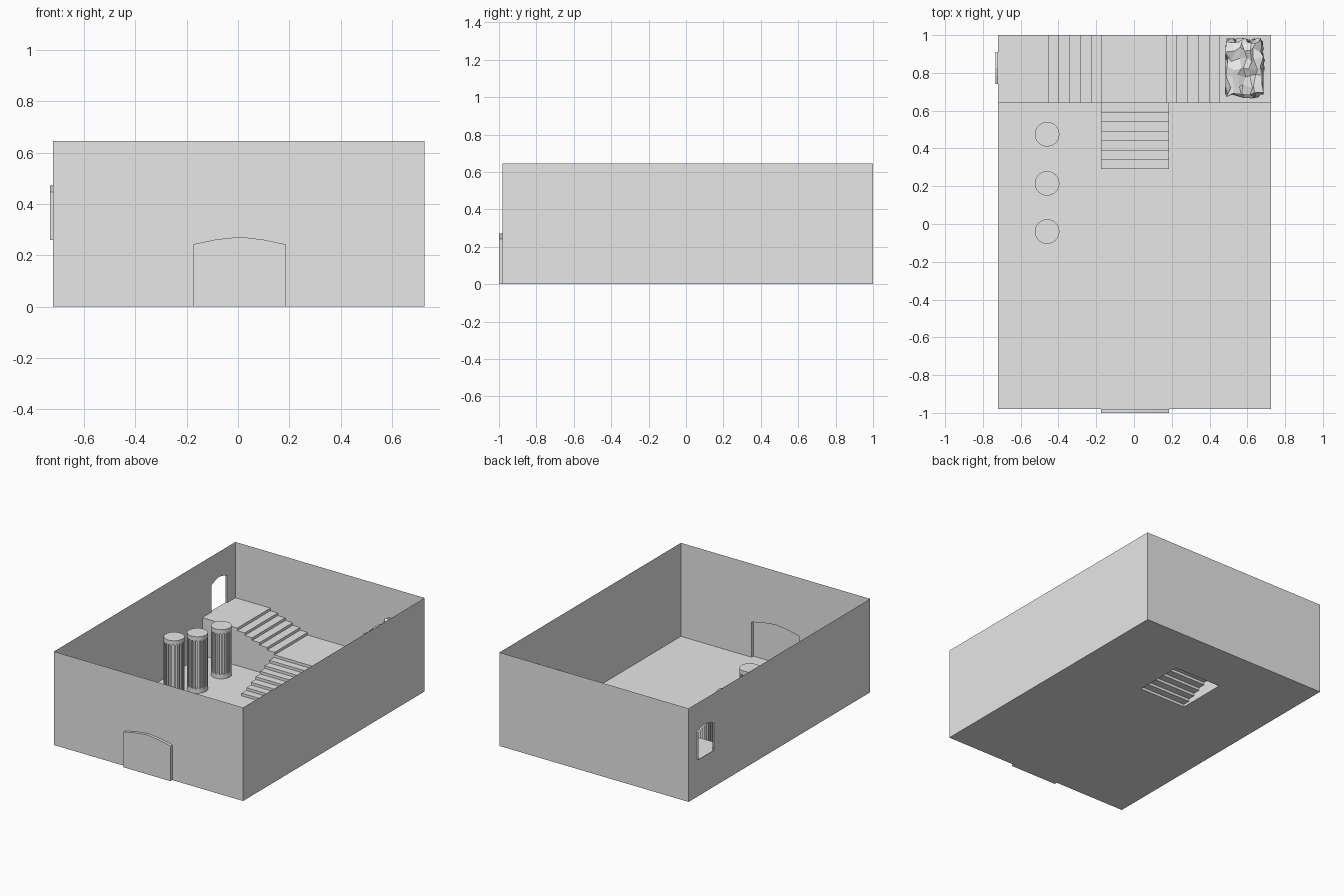
import bpy, bmesh, math, random
from mathutils import Vector

if "Cube" in bpy.data.objects:
    bpy.data.objects.remove(bpy.data.objects["Cube"])

random.seed(4)
stone = bpy.data.materials.new("light_grey_stone")
stone.diffuse_color = (0.8, 0.8, 0.8, 1)
stone.use_nodes = True
stone.node_tree.nodes["Principled BSDF"].inputs["Base Color"].default_value = stone.diffuse_color

X0, X1, Y0, Y1, H = -0.72, 0.725, -0.98, 1.0, 0.645
SX0, SX1, SY0, PY = -0.175, 0.185, 0.29, 0.64   # front stair and platform edge
LOW, HIGH = 0.15, 0.26                          # landing and side platform heights


def finish(name, bm):
    me = bpy.data.meshes.new(name)
    bm.to_mesh(me)
    bm.free()
    me.materials.append(stone)
    ob = bpy.data.objects.new(name, me)
    bpy.context.collection.objects.link(ob)
    return ob


def build(name, polys):
    bm = bmesh.new()
    for p in polys:
        bm.faces.new([bm.verts.new(v) for v in p])
    bmesh.ops.remove_doubles(bm, verts=bm.verts, dist=1e-5)
    bmesh.ops.recalc_face_normals(bm, faces=bm.faces)
    return finish(name, bm)


def strip(points, offset):
    """Quads swept from a polyline along an offset vector."""
    pts, off = [Vector(p) for p in points], Vector(offset)
    return [[a, b, b + off, a + off] for a, b in zip(pts, pts[1:])]


def arch(a, b, base, side, peak):
    """Doorway outline from bottom a, over the arch, to bottom b."""
    q = side + (peak - side) * 0.65
    m = (a + b) / 2
    return [(a, base), (a, side), ((a + m) / 2, q), (m, peak),
            ((b + m) / 2, q), (b, side), (b, base)]


def rect(xa, xb, ya, yb, z=0):
    return [(xa, ya, z), (xb, ya, z), (xb, yb, z), (xa, yb, z)]


# floor, open beneath the front stair
build("floor", [rect(X0, X1, Y0, SY0), rect(X0, X1, PY, Y1),
                rect(X0, SX0, SY0, PY), rect(SX1, X1, SY0, PY)])

# plain back and right walls
build("back_and_right_walls", strip([(X0, Y1, 0), (X1, Y1, 0), (X1, Y0, 0)], (0, 0, H)))

# front wall with a shallow closed door recess pushed outward
door = arch(SX0, SX1, 0, 0.243, 0.272)
build("front_wall", [[(x, Y0, z) for x, z in [(X0, 0)] + door + [(X1, 0), (X1, H), (X0, H)]]])
loop = [(x, Y0, z) for x, z in door]
build("front_door", strip(loop + loop[:1], (0, -0.02, 0)) + [[(x, -1.0, z) for x, z in door]])

# left wall with an open doorway above the side platform
gate = arch(0.74, 0.91, HIGH, 0.447, 0.472)
upper = [(Y0, HIGH)] + gate + [(Y1, HIGH), (Y1, H), (Y0, H)]
build("left_wall", [[(X0, y, z) for y, z in upper],
                    [(X0, Y0, 0), (X0, 0.74, 0), (X0, 0.91, 0), (X0, Y1, 0), (X0, Y1, HIGH),
                     (X0, 0.91, HIGH), (X0, 0.74, HIGH), (X0, Y0, HIGH)]])
loop = [(X0, y, z) for y, z in gate]
build("left_doorway", strip(loop + loop[:1], (-0.012, 0, 0)))

# back platform: landing with a flight rising to each side
N = 5
half = []
for i in range(N + 1):
    d = 0.169 + 0.0568 * i
    half += [(d, LOW + (HIGH - LOW) * i / (N + 1)), (d, LOW + (HIGH - LOW) * (i + 1) / (N + 1))]
profile = [(X0, HIGH)] + [(-d, z) for d, z in reversed(half)] + half + [(X1, HIGH)]
top = [(x, PY, z) for x, z in profile]
build("back_platform_and_side_stairs",
      strip(top, (0, Y1 - PY, 0)) + [top + [(X1, PY, 0), (X0, PY, 0)]])

# front stair, hollow underneath
N = 7
prof = [(SY0, 0)]
for i in range(N):
    z = LOW * (i + 1) / (N + 1)
    prof += [(SY0 + (PY - SY0) * i / N, z), (SY0 + (PY - SY0) * (i + 1) / N, z)]
sides = [[(x, y, z) for y, z in prof + [(PY, 0)]] for x in (SX0, SX1)]
build("front_stair", strip([(SX0, y, z) for y, z in prof], (SX1 - SX0, 0, 0)) + sides)


# fluted columns: alternate side faces are inset and pushed inward
def column(name, y, height):
    bm = bmesh.new()
    r, n, rim = 0.065, 32, 0.03
    ring = [(r * math.cos(2 * math.pi * i / n), r * math.sin(2 * math.pi * i / n)) for i in range(n)]
    levels = [[bm.verts.new((a - 0.46, b + y, z)) for a, b in ring]
              for z in (0, rim, height - rim, height)]
    flutes = []
    for k in range(3):
        for i in range(n):
            j = (i + 1) % n
            f = bm.faces.new((levels[k][i], levels[k][j], levels[k + 1][j], levels[k + 1][i]))
            if k == 1 and i % 2 == 0:
                flutes.append(f)
    bm.faces.new(levels[3])
    bm.faces.new(levels[0][::-1])
    bm.normal_update()
    bmesh.ops.inset_individual(bm, faces=flutes, thickness=0.001, depth=-0.01)
    finish(name, bm)


for i, (y, h) in enumerate([(-0.04, 0.46), (0.215, 0.39), (0.475, 0.34)]):
    column(f"column_{i + 1}", y, h)

# rough boulder on the right platform
bm = bmesh.new()
bmesh.ops.create_cube(bm, size=1)
bmesh.ops.subdivide_edges(bm, edges=bm.edges, cuts=5, use_grid_fill=True)
for v in bm.verts:
    c = v.co * (1 - 0.12 * max(0, v.co.length - 0.6))
    j = Vector([random.uniform(-0.016, 0.016) for _ in range(3)])
    v.co = Vector((0.585 + c.x * 0.18, 0.825 + c.y * 0.29, HIGH + 0.105 + c.z * 0.21)) + j
finish("boulder", bm)
